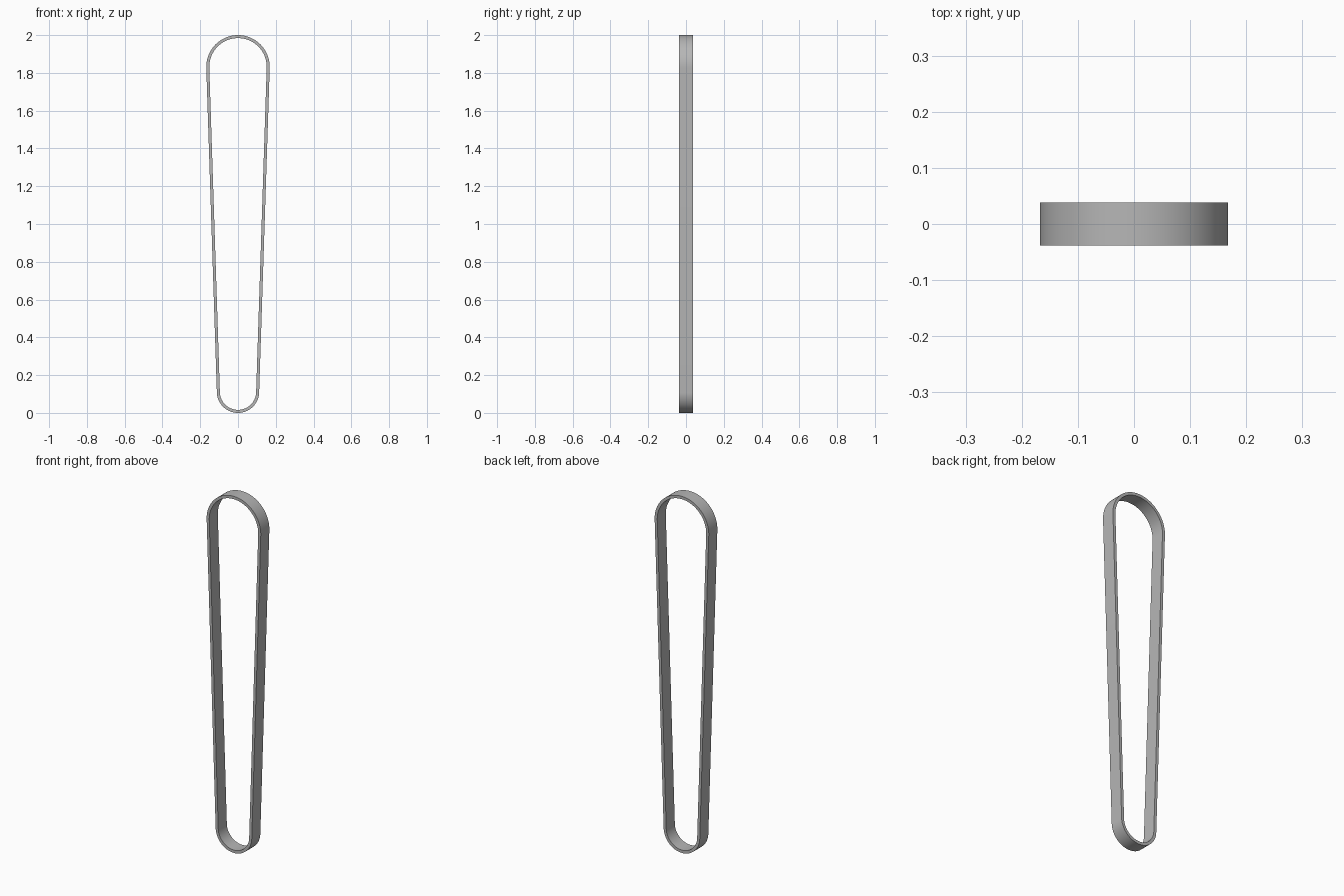
import bpy, bmesh, math

cube = bpy.data.objects.get("Cube")
if cube:
    bpy.data.objects.remove(cube, do_unlink=True)

R_TOP, R_LOW, THICK, HALF_WIDTH, STEPS = 0.168, 0.112, 0.016, 0.038, 48
Z_TOP, Z_LOW = 2 - R_TOP, R_LOW
TILT = math.asin((R_TOP - R_LOW) / (Z_TOP - Z_LOW))


def arc(radius, z, start, end):
    """Points of an arc in the XZ plane."""
    angles = [start + (end - start) * i / STEPS for i in range(STEPS + 1)]
    return [(radius * math.cos(a), z + radius * math.sin(a)) for a in angles]


def loop_outline(inset):
    """Two round ends joined by their straight outer tangents."""
    return (arc(R_TOP - inset, Z_TOP, -TILT, math.pi + TILT)
            + arc(R_LOW - inset, Z_LOW, math.pi + TILT, 2 * math.pi - TILT))


# Grey material
grey = bpy.data.materials.new("belt grey")
grey.use_nodes = True
colour = (0.47, 0.47, 0.47, 1)
grey.diffuse_color = colour
grey.node_tree.nodes["Principled BSDF"].inputs["Base Color"].default_value = colour

# Closed belt: outer and inner walls with flat rims
bm = bmesh.new()
rings = [[bm.verts.new((x, y, z)) for x, z in loop_outline(inset)]
         for inset, y in ((0, -HALF_WIDTH), (0, HALF_WIDTH),
                          (THICK, HALF_WIDTH), (THICK, -HALF_WIDTH))]
count = len(rings[0])
for k, ring in enumerate(rings):
    following = rings[(k + 1) % len(rings)]
    for i in range(count):
        j = (i + 1) % count
        bm.faces.new((ring[i], ring[j], following[j], following[i]))
bmesh.ops.recalc_face_normals(bm, faces=bm.faces)
mesh = bpy.data.meshes.new("belt_loop")
bm.to_mesh(mesh)
bm.free()
mesh.materials.append(grey)

belt = bpy.data.objects.new("belt_loop", mesh)
bpy.context.collection.objects.link(belt)
bpy.context.view_layer.objects.active = belt
belt.select_set(True)
bpy.ops.object.shade_smooth_by_angle(angle=math.radians(30))
